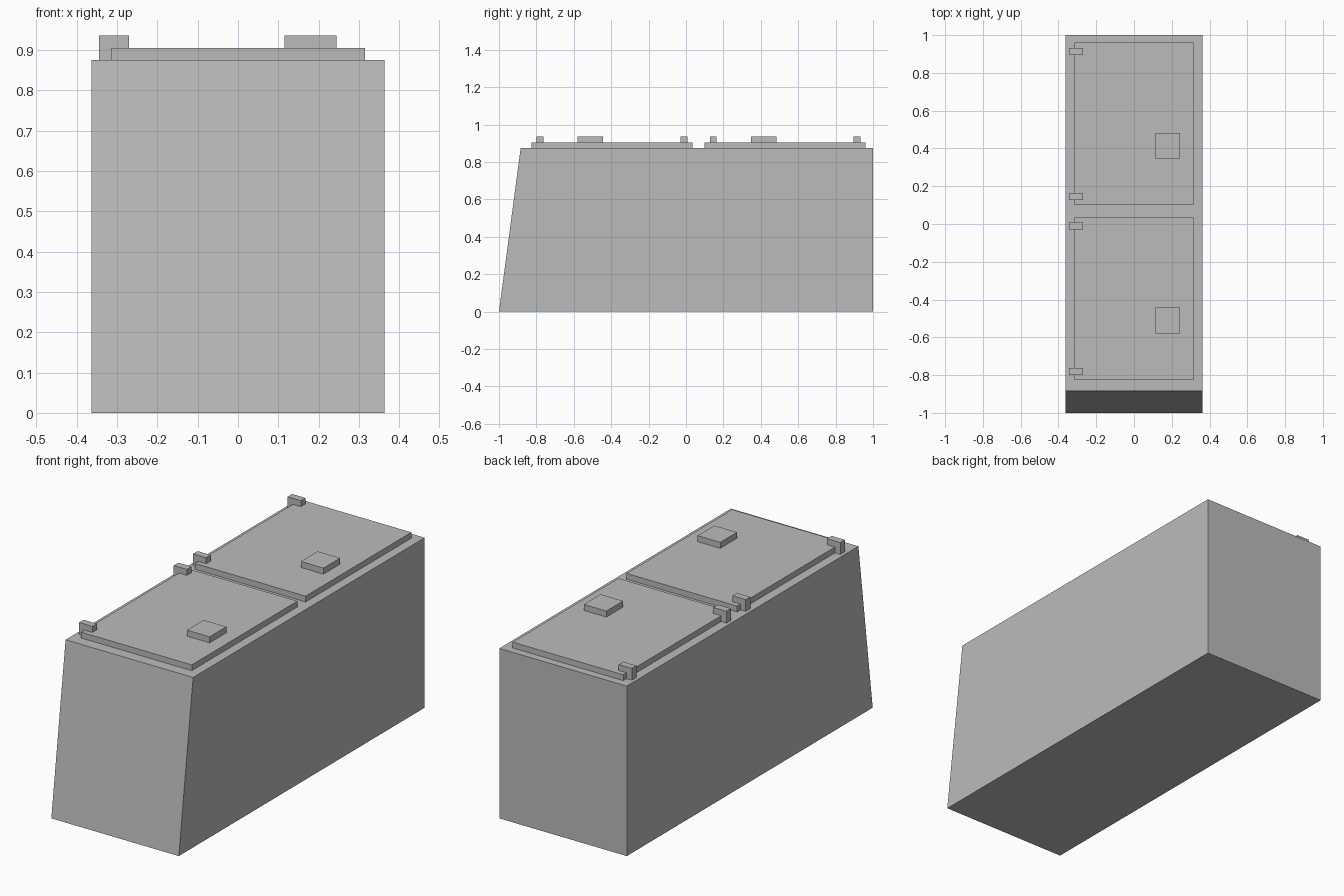
import bpy
import bmesh

cube = bpy.data.objects.get("Cube")
if cube:
    bpy.data.objects.remove(cube, do_unlink=True)

grey = bpy.data.materials.new("plain grey")
grey.use_nodes = True
GREY = (0.5, 0.5, 0.5, 1)
grey.diffuse_color = GREY
grey.node_tree.nodes["Principled BSDF"].inputs["Base Color"].default_value = GREY


def prism(name, profile, axis, start, end):
    """Extrude a flat profile along x (profile in y, z) or y (profile in x, z)."""
    bm = bmesh.new()
    place = (lambda a, b: (start, a, b)) if axis == "x" else (lambda a, b: (a, start, b))
    face = bm.faces.new([bm.verts.new(place(a, b)) for a, b in profile])
    moved = bmesh.ops.extrude_face_region(bm, geom=[face], use_keep_orig=True)
    for item in moved["geom"]:
        if isinstance(item, bmesh.types.BMVert):
            setattr(item.co, axis, end)
    bmesh.ops.recalc_face_normals(bm, faces=bm.faces)
    mesh = bpy.data.meshes.new(name)
    bm.to_mesh(mesh)
    bm.free()
    mesh.materials.append(grey)
    obj = bpy.data.objects.new(name, mesh)
    bpy.context.collection.objects.link(obj)
    return obj


def box(name, x0, x1, y0, y1, z0, z1):
    return prism(name, [(y0, z0), (y1, z0), (y1, z1), (y0, z1)], "x", x0, x1)


BODY_TOP, LID_TOP, FITTING_TOP = 0.875, 0.905, 0.936
HALF_WIDTH, LID_HALF = 0.363, 0.315
LID_LENGTH, HINGE_WIDTH, HINGE_INSET = 0.86, 0.037, 0.027

# Body with a sloping front
prism("body", [(-1, 0), (1, 0), (1, BODY_TOP), (-0.884, BODY_TOP)],
      "x", -HALF_WIDTH, HALF_WIDTH)

# Hinge hooks over the lid edge
hinge_profile = [(-0.345, BODY_TOP), (-LID_HALF, BODY_TOP), (-LID_HALF, LID_TOP),
                 (-0.27, LID_TOP), (-0.27, FITTING_TOP), (-0.345, FITTING_TOP)]

# Two lids, each with a handle and a pair of hinges
for side, y0 in (("front", -0.826), ("back", 0.1)):
    y1 = y0 + LID_LENGTH
    box(side + "_lid", -LID_HALF, LID_HALF, y0, y1, BODY_TOP, LID_TOP)
    handle_y = (y0 + y1) / 2 - 0.115
    box(side + "_handle", 0.115, 0.244, handle_y - 0.068, handle_y + 0.068,
        LID_TOP, FITTING_TOP)
    for end, hinge_y in (("near", y0 + HINGE_INSET),
                         ("far", y1 - HINGE_INSET - HINGE_WIDTH)):
        prism(f"{side}_lid_{end}_hinge", hinge_profile, "y",
              hinge_y, hinge_y + HINGE_WIDTH)
